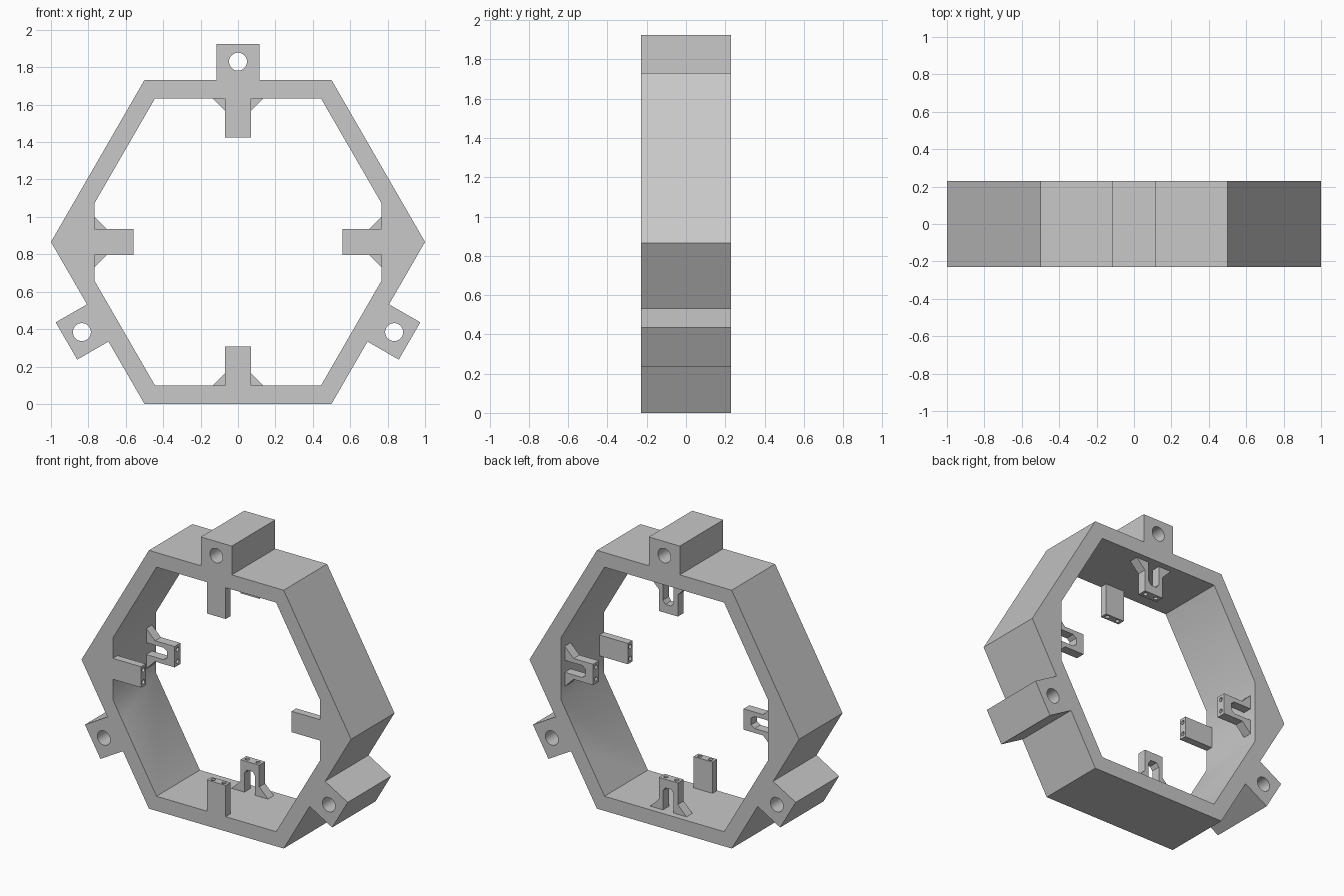
import bpy
import bmesh
from math import cos, sin, pi, radians
from mathutils import Matrix

if "Cube" in bpy.data.objects:
    bpy.data.objects.remove(bpy.data.objects["Cube"], do_unlink=True)

CENTRE = 0.866    # height of the ring's centre
APOTHEM = 0.866   # outer hexagon
WALL = 0.768      # inner walls
DEPTH = 0.23      # half depth of the frame
TIP = 0.558       # inner ends of the tabs

grey = bpy.data.materials.new("plain_grey")
grey.use_nodes = True
grey.diffuse_color = (0.58, 0.58, 0.58, 1)
grey.node_tree.nodes["Principled BSDF"].inputs["Base Color"].default_value = (0.58, 0.58, 0.58, 1)


def turn(points, angle):
    c, s = cos(angle), sin(angle)
    return [(x * c - z * s, x * s + z * c) for x, z in points]


def circle(x, z, radius, sides):
    return [(x + radius * cos(2 * pi * i / sides), z + radius * sin(2 * pi * i / sides))
            for i in range(sides)]


def prism(name, points, y0, y1):
    """Extrude an x-z profile from y0 to y1."""
    bm = bmesh.new()
    face = bm.faces.new([bm.verts.new((x, y0, z)) for x, z in points])
    ext = bmesh.ops.extrude_face_region(bm, geom=[face])
    new = [v for v in ext["geom"] if isinstance(v, bmesh.types.BMVert)]
    bmesh.ops.translate(bm, vec=(0, y1 - y0, 0), verts=new)
    bmesh.ops.recalc_face_normals(bm, faces=bm.faces)
    mesh = bpy.data.meshes.new(name)
    bm.to_mesh(mesh)
    bm.free()
    mesh.materials.append(grey)
    obj = bpy.data.objects.new(name, mesh)
    bpy.context.collection.objects.link(obj)
    return obj


def select(obj):
    bpy.ops.object.select_all(action="DESELECT")
    obj.select_set(True)
    bpy.context.view_layer.objects.active = obj


def cut(obj, cutters):
    for cutter in cutters:
        mod = obj.modifiers.new("cut", "BOOLEAN")
        mod.operation = "DIFFERENCE"
        mod.solver = "EXACT"
        mod.object = cutter
        select(obj)
        bpy.ops.object.modifier_apply(modifier=mod.name)
        bpy.data.objects.remove(cutter, do_unlink=True)
    select(obj)
    bpy.ops.object.shade_smooth_by_angle(angle=radians(30))


# Hexagonal frame with a lug on every second side
side = [(-0.5, APOTHEM), (-0.115, APOTHEM), (-0.115, 1.059),
        (0.115, 1.059), (0.115, APOTHEM), (0.5, APOTHEM)]
thirds = [-2 * pi / 3 * i for i in range(3)]
outline = [p for a in thirds for p in turn(side, a)]
frame = prism("hexagonal_frame", outline, -DEPTH, DEPTH)

# Opening: inner hexagon with its left and right corners cut flat
half = WALL / 3 ** 0.5
flat = 2 * WALL - 3 ** 0.5 * WALL
opening = [(half, WALL), (WALL, flat), (WALL, -flat), (half, -WALL)]
opening += [(-x, z) for x, z in reversed(opening)]
cutters = [prism("opening_cutter", opening, -1, 1)]
for a in thirds:
    cutters.append(prism("lug_hole_cutter", turn(circle(0, 0.964, 0.048, 32), a), -1, 1))
cut(frame, cutters)
frame.location.z = CENTRE

# Profiles of the bottom tabs, relative to the ring's centre
plate = [(-0.07, -WALL), (0.07, -WALL), (0.07, -TIP), (-0.07, -TIP)]
arch = [(0.07, -TIP), (0.07, -WALL + 0.065), (0.135, -WALL), (0.04, -WALL),
        (0.04, -0.64), (0.022, -0.615)]
arch += [(-x, z) for x, z in reversed(arch)]


def tab_set(name, profile, y0, y1):
    """One tab with two screw holes in its tip, repeated on four walls."""
    tab = prism(name, profile, y0, y1)
    mid = (y0 + y1) / 2
    holes = []
    for x in (-0.04, 0.04):
        hole = prism("screw_hole_cutter", circle(x, mid, 0.014, 16), -0.05, 0.05)
        hole.data.transform(Matrix.Translation((0, 0, -TIP))
                            @ Matrix.Rotation(radians(90), 4, "X")
                            @ Matrix.Scale(-1, 4, (0, 0, 1)))
        hole.data.flip_normals()
        holes.append(hole)
    cut(tab, holes)
    for i, wall in enumerate(("bottom", "left", "top", "right")):
        obj = tab if i == 0 else tab.copy()
        if i:
            bpy.context.collection.objects.link(obj)
        obj.name = wall + "_" + name
        obj.location.z = CENTRE
        obj.rotation_euler.y = -i * pi / 2


tab_set("front_plate_tab", plate, -DEPTH, -DEPTH + 0.05)
tab_set("back_arch_tab", arch, 0.125, 0.187)
